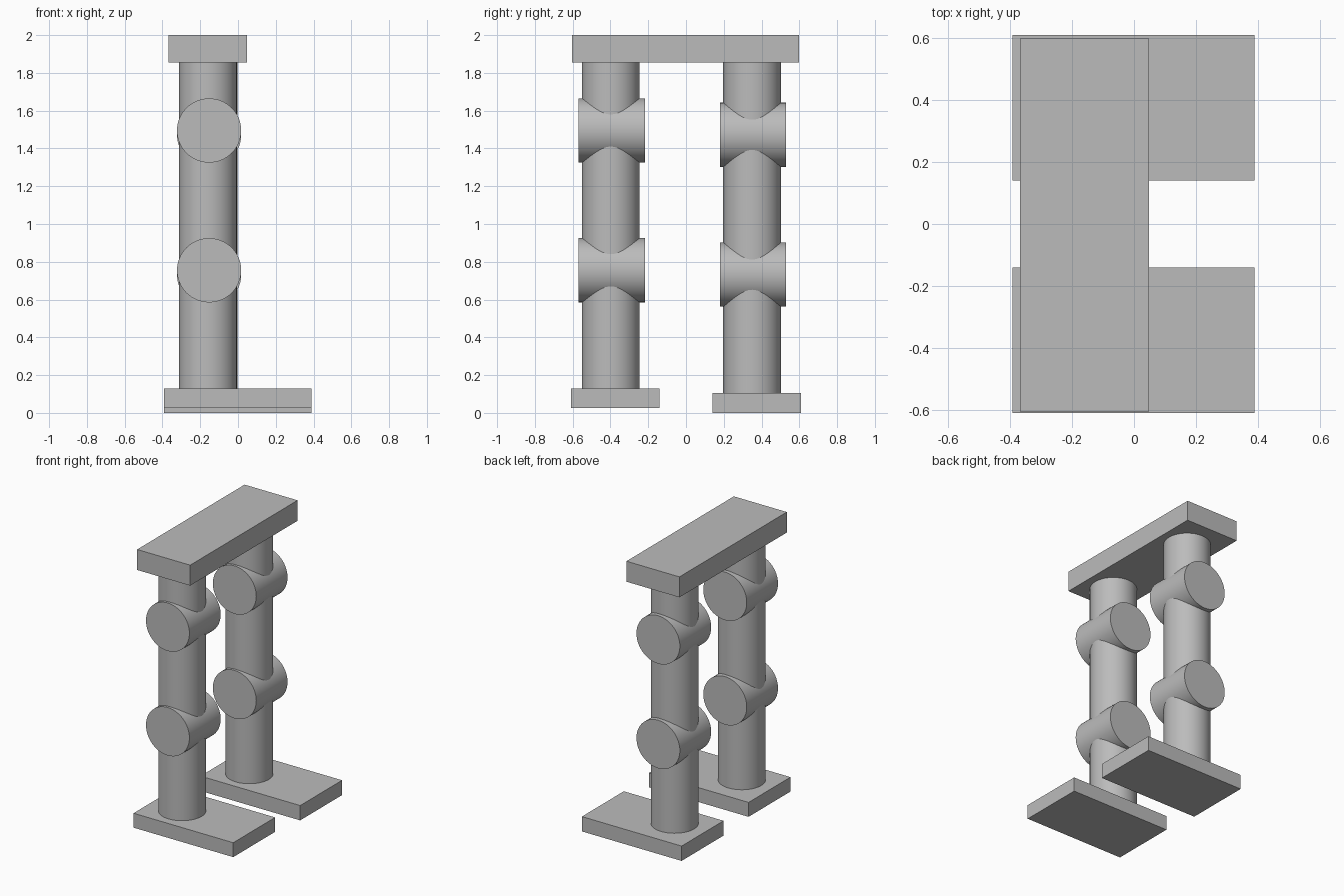
import bpy, math

if "Cube" in bpy.data.objects:
    bpy.data.objects.remove(bpy.data.objects["Cube"])

grey = bpy.data.materials.new("plain grey")
grey.diffuse_color = (0.5, 0.5, 0.5, 1)
grey.use_nodes = True
grey.node_tree.nodes["Principled BSDF"].inputs["Base Color"].default_value = grey.diffuse_color


def box(name, x0, x1, y0, y1, z0, z1):
    """Flat slab given by its limits on each axis."""
    bpy.ops.mesh.primitive_cube_add(
        size=1, location=((x0 + x1) / 2, (y0 + y1) / 2, (z0 + z1) / 2))
    ob = bpy.context.object
    ob.name = name
    ob.scale = (x1 - x0, y1 - y0, z1 - z0)
    bpy.ops.object.transform_apply(location=False, rotation=False, scale=True)
    ob.data.materials.append(grey)


def cylinder(name, radius, depth, location, tilt=0):
    """Smooth round bar, upright or tilted about x."""
    bpy.ops.mesh.primitive_cylinder_add(
        vertices=64, radius=radius, depth=depth, location=location,
        rotation=(tilt, 0, 0))
    ob = bpy.context.object
    ob.name = name
    ob.data.materials.append(grey)
    bpy.ops.object.shade_smooth_by_angle(angle=math.radians(30))


HIP_Z = 1.855

# Hip bar joining both legs
box("hip_bar", -0.367, 0.048, -0.604, 0.598, HIP_Z, 2.0)

# Each leg: side, foot y limits, foot bottom and top, leg centre x and y
legs = [
    ("front", -0.609, -0.14, 0.026, 0.128, -0.159, -0.398),
    ("back", 0.14, 0.609, 0.0, 0.105, -0.156, 0.35),
]
for side, y0, y1, bottom, top, x, y in legs:
    box(side + "_foot", -0.392, 0.389, y0, y1, bottom, top)
    # Thigh and shin form one straight column
    cylinder(side + "_leg", 0.153, HIP_Z - top, (x, y, (HIP_Z + top) / 2))
    # Round knee and hip joints lie across the column
    for joint, height in (("knee_joint", 0.627), ("hip_joint", 1.367)):
        cylinder(side + "_" + joint, 0.17, 0.35,
                 (-0.153, y + 0.005, top + height), math.pi / 2)
